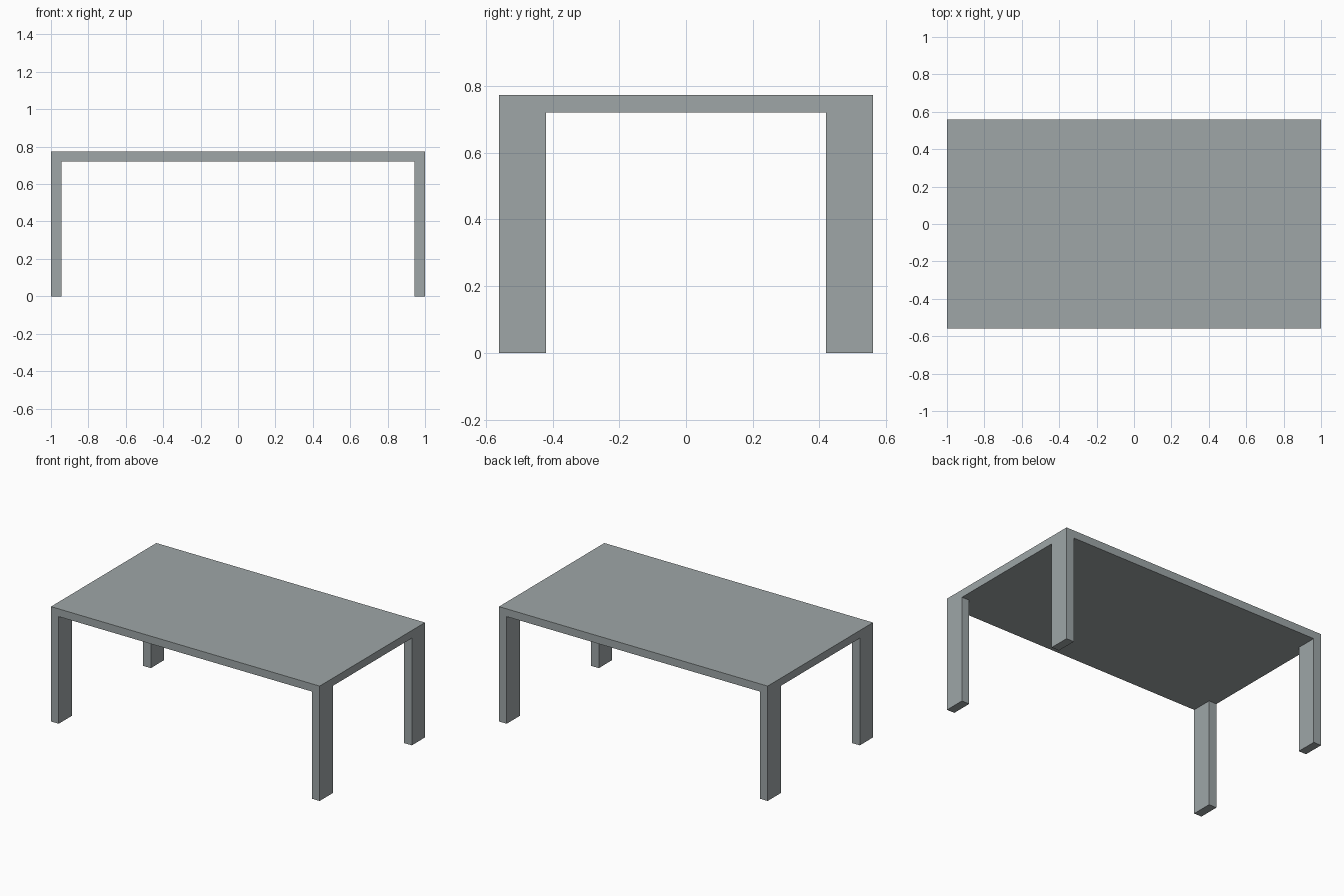
import bpy, bmesh

if "Cube" in bpy.data.objects:
    bpy.data.objects.remove(bpy.data.objects["Cube"])

# Main dimensions
HALF_X, HALF_Y = 1.0, 0.56
LEG_X, LEG_Y = 0.057, 0.14
TOP, UNDERSIDE = 0.773, 0.721

grey = bpy.data.materials.new("grey_metal")
grey.diffuse_color = (0.342, 0.381, 0.386, 1.0)
grey.use_nodes = True
grey.node_tree.nodes["Principled BSDF"].inputs["Base Color"].default_value = grey.diffuse_color

bm = bmesh.new()

# Underside of the tabletop, divided so each corner is a leg footprint
xs = (-HALF_X, -HALF_X + LEG_X, HALF_X - LEG_X, HALF_X)
ys = (-HALF_Y, -HALF_Y + LEG_Y, HALF_Y - LEG_Y, HALF_Y)
grid = [[bm.verts.new((x, y, UNDERSIDE)) for y in ys] for x in xs]
cells = {}
for i in range(3):
    for j in range(3):
        cells[i, j] = bm.faces.new((grid[i][j], grid[i][j + 1],
                                    grid[i + 1][j + 1], grid[i + 1][j]))


def extrude(faces, z, keep):
    """Extrude faces to height z, keeping the originals if asked."""
    new = bmesh.ops.extrude_face_region(bm, geom=faces, use_keep_orig=keep)
    for v in new["geom"]:
        if isinstance(v, bmesh.types.BMVert):
            v.co.z = z
    if not keep:
        bmesh.ops.delete(bm, geom=[f for f in faces if f.is_valid],
                         context='FACES_ONLY')


# Tabletop slab, then the four legs drawn down from its corners
corners = [cells[i, j] for i in (0, 2) for j in (0, 2)]
extrude(list(cells.values()), TOP, True)
for face in corners:
    extrude([face], 0.0, False)

# Merge coplanar faces so the legs run flush into the top
bmesh.ops.remove_doubles(bm, verts=bm.verts, dist=1e-5)
bmesh.ops.recalc_face_normals(bm, faces=bm.faces)
bmesh.ops.dissolve_limit(bm, angle_limit=0.01, verts=bm.verts, edges=bm.edges)
bmesh.ops.recalc_face_normals(bm, faces=bm.faces)

mesh = bpy.data.meshes.new("table")
bm.to_mesh(mesh)
bm.free()
mesh.materials.append(grey)
bpy.context.collection.objects.link(bpy.data.objects.new("table", mesh))
